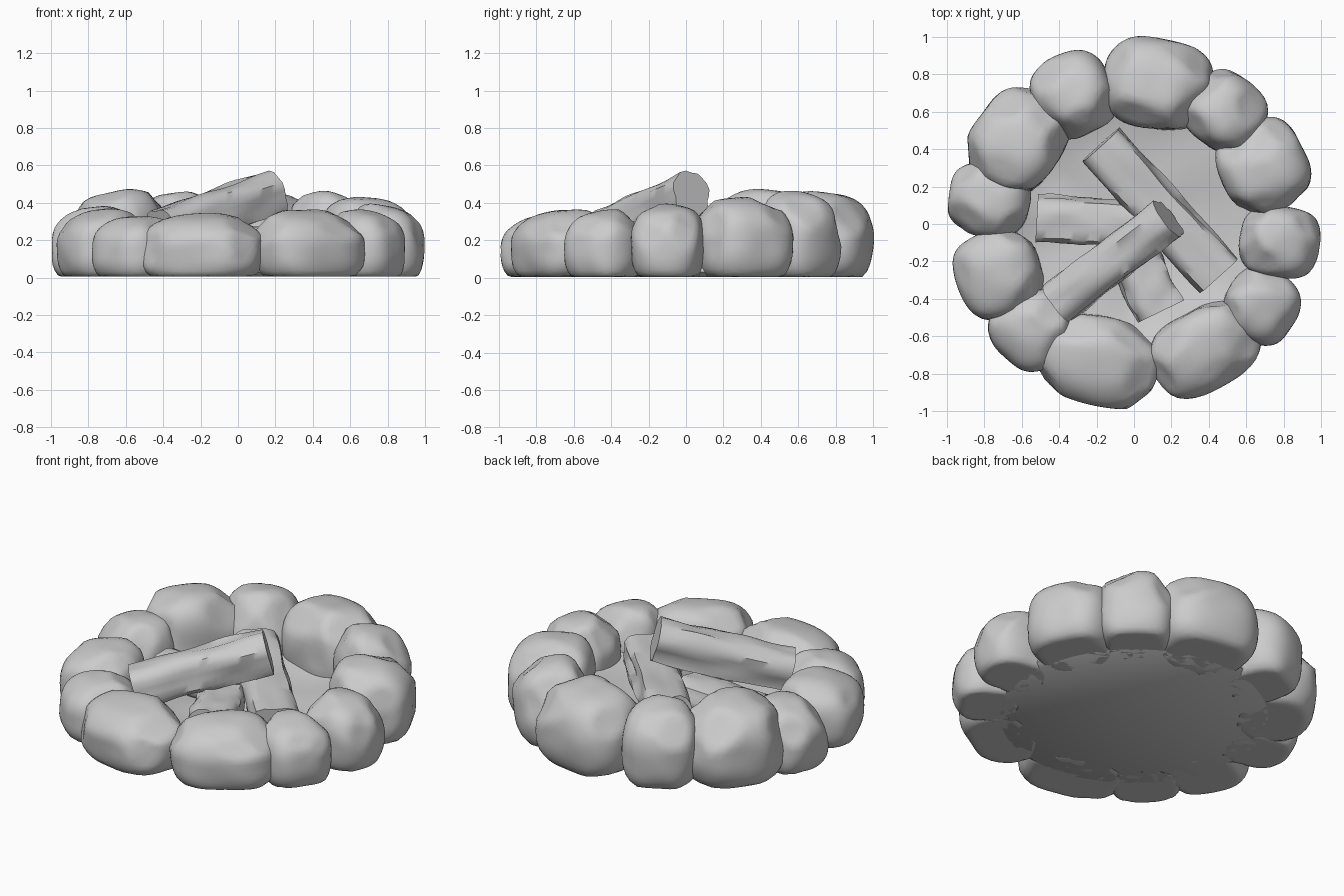
import bpy, bmesh, math, random
from mathutils import Vector, Matrix, noise

random.seed(7)
cube = bpy.data.objects.get("Cube")
if cube:
    bpy.data.objects.remove(cube, do_unlink=True)

grey = bpy.data.materials.new("plain grey")
grey.use_nodes = True
grey.diffuse_color = (0.6, 0.6, 0.6, 1)
grey.node_tree.nodes["Principled BSDF"].inputs["Base Color"].default_value = (0.6, 0.6, 0.6, 1)


def finish(name, bm, angle):
    """Turn a bmesh into a smooth-shaded object."""
    bmesh.ops.recalc_face_normals(bm, faces=bm.faces)
    mesh = bpy.data.meshes.new(name)
    bm.to_mesh(mesh)
    bm.free()
    mesh.materials.append(grey)
    obj = bpy.data.objects.new(name, mesh)
    bpy.context.collection.objects.link(obj)
    bpy.ops.object.select_all(action="DESELECT")
    obj.select_set(True)
    bpy.context.view_layer.objects.active = obj
    bpy.ops.object.shade_smooth_by_angle(angle=math.radians(angle))


def stone(name, angle, dist, half_width, half_depth, height):
    """Boulder: boxy ellipsoid with chipped facets and a flat base."""
    bm = bmesh.new()
    bmesh.ops.create_icosphere(bm, subdivisions=4, radius=1)
    chips = []
    for _ in range(12):
        n = Vector((random.uniform(-1, 1), random.uniform(-1, 1), random.uniform(0, 0.9)))
        chips.append((n.normalized(), random.uniform(0.98, 1.07)))
    turn = Matrix.Rotation(math.radians(angle), 3, "Z")
    seed = Vector((angle, dist, height)) * 3
    low = -0.05
    power = 2.75
    for v in bm.verts:
        p = v.co.copy()
        p /= sum(abs(c) ** power for c in p) ** (1 / power)
        for n, d in chips:
            over = p.dot(n) - d
            if over > 0:
                p -= n * over
        p *= 1.01 + 0.04 * noise.noise(p * 1.6 + seed)
        z = low + (p.z + 1) / 2 * (height - low)
        # the top leans down towards the outside of the ring
        z -= 0.03 * p.x * max(p.z, 0)
        v.co = turn @ Vector((dist + p.x * half_depth, p.y * half_width, max(z, 0.005)))
    bmesh.ops.dissolve_degenerate(bm, dist=0.0005, edges=bm.edges)
    finish(name, bm, 75)


def log(name, start, end, half_width, half_height, power=3.2, sides=20, rings=18):
    """Split log: rough grooved section swept between two points."""
    a, b = Vector(start), Vector(end)
    axis = (b - a).normalized()
    side = axis.cross(Vector((0, 0, 1))).normalized()
    up = side.cross(axis)
    grooves = [random.uniform(0.9, 1.08) for _ in range(sides)]
    seed = Vector((a.x, b.y, a.z)) * 9
    bm = bmesh.new()
    loops = []
    for i in range(rings + 1):
        t = i / rings
        loop = []
        for k in range(sides):
            ang = math.tau * (k + 0.5) / sides
            c, s = math.cos(ang), math.sin(ang)
            r = grooves[k] / (abs(c) ** power + abs(s) ** power) ** (1 / power)
            r *= 1 + 0.16 * noise.noise(Vector((c * 3, s * 3, t * 3)) + seed)
            co = a.lerp(b, t) + side * c * r * half_width + up * s * r * half_height
            loop.append(bm.verts.new(co))
        loops.append(loop)
    for lower, upper in zip(loops, loops[1:]):
        for k in range(sides):
            n = (k + 1) % sides
            bm.faces.new((lower[k], lower[n], upper[n], upper[k]))
    bm.faces.new(loops[0])
    bm.faces.new(loops[-1])
    finish(name, bm, 50)


# Ash bed: flat underside with a gently uneven, dished top
bm = bmesh.new()
profile = [(0, 0.005), (0.74, 0.005), (0.77, 0.03), (0.74, 0.18), (0.6, 0.14), (0.45, 0.1), (0.25, 0.09), (0, 0.09)]
verts = [bm.verts.new((r, 0, z)) for r, z in profile]
edges = [bm.edges.new(pair) for pair in zip(verts, verts[1:])]
bmesh.ops.spin(bm, geom=verts + edges, cent=(0, 0, 0), axis=(0, 0, 1), angle=math.tau, steps=48)
bmesh.ops.remove_doubles(bm, verts=bm.verts, dist=0.0005)
for v in bm.verts:
    if v.co.z > 0.05:
        v.co.z += 0.04 * noise.noise(v.co * 4)
finish("ash_bed", bm, 40)

# Ring of stones: angle, distance, half width, half depth, height
ring = [
    (80.5, 0.76, 0.29, 0.24, 0.455),
    (51, 0.775, 0.21, 0.20, 0.45),
    (24, 0.755, 0.245, 0.235, 0.425),
    (-7, 0.785, 0.19, 0.215, 0.385),
    (-32.5, 0.81, 0.195, 0.195, 0.355),
    (-60.5, 0.77, 0.295, 0.215, 0.355),
    (-104.5, 0.755, 0.32, 0.235, 0.335),
    (225.5, 0.785, 0.215, 0.205, 0.325),
    (200, 0.77, 0.235, 0.225, 0.36),
    (170.5, 0.785, 0.195, 0.215, 0.375),
    (144.5, 0.765, 0.28, 0.24, 0.46),
    (115, 0.765, 0.21, 0.225, 0.45),
]
for i, spec in enumerate(ring):
    stone(f"stone_{i + 1}", *spec)

# Stacked firewood
log("top_log", (-0.41, -0.42, 0.25), (0.18, 0.035, 0.45), 0.118, 0.12, 2.4)
log("long_log", (-0.18, 0.42, 0.24), (0.45, -0.28, 0.19), 0.13, 0.11)
log("left_log", (-0.52, 0.03, 0.17), (0.0, 0.0, 0.17), 0.12, 0.1)
log("front_log", (0.14, -0.47, 0.17), (-0.03, -0.12, 0.17), 0.13, 0.1)
